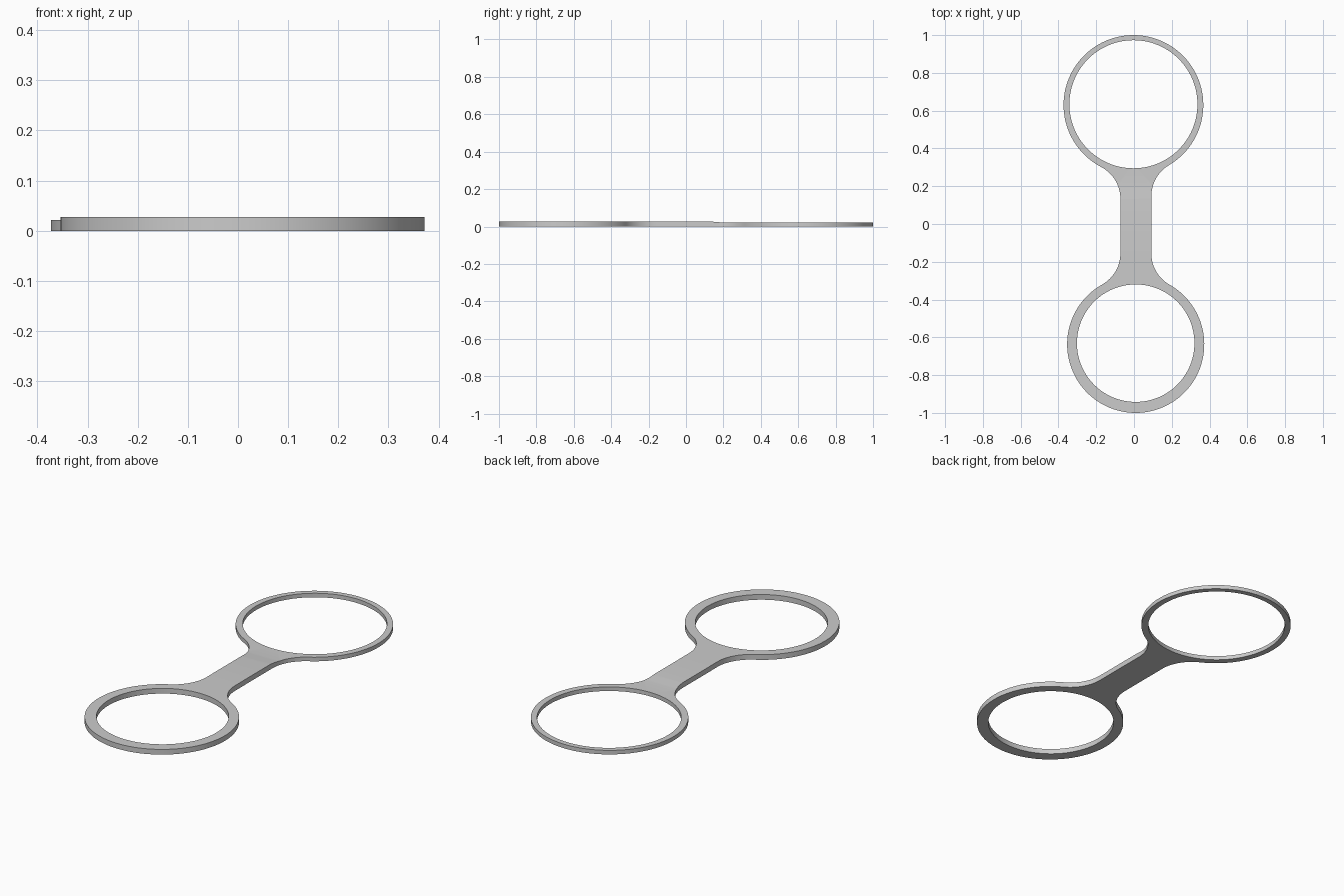
import bpy, bmesh
from math import atan2, cos, sin, pi, sqrt, tau
from mathutils import Vector

if "Cube" in bpy.data.objects:
    bpy.data.objects.remove(bpy.data.objects["Cube"])

# Main dimensions
FRONT, FRONT_R, FRONT_HOLE = Vector((0.009, -0.637)), 0.363, 0.311
FRONT_HOLE_C = Vector((0.009, -0.631))
BACK, BACK_R, BACK_HOLE = Vector((-0.003, 0.63)), 0.37, 0.339
BACK_HOLE_C = Vector((-0.003, 0.634))
LEFT_EDGE, RIGHT_EDGE, FILLET = 0.092, -0.072, 0.19
THICK, THIN = 0.027, 0.021
RAMP = (0.13, 0.2)


def arc(c, r, a, b, n):
    return [(c.x + r * cos(a + (b - a) * i / n), c.y + r * sin(a + (b - a) * i / n))
            for i in range(n + 1)]


def angle(a, b):
    return atan2(b.y - a.y, b.x - a.x)


def fillet_centre(ring, r, edge, side, toward):
    x = edge + side * FILLET
    return Vector((x, ring.y + toward * sqrt((r + FILLET) ** 2 - (x - ring.x) ** 2)))


def top_height(y):
    t = min(max((y - RAMP[0]) / (RAMP[1] - RAMP[0]), 0), 1)
    return THICK + (THIN - THICK) * t


# Outline: two rings blended into a straight handle by concave fillets
fl = fillet_centre(FRONT, FRONT_R, LEFT_EDGE, 1, 1)
fr = fillet_centre(FRONT, FRONT_R, RIGHT_EDGE, -1, 1)
bl = fillet_centre(BACK, BACK_R, LEFT_EDGE, 1, -1)
br = fillet_centre(BACK, BACK_R, RIGHT_EDGE, -1, -1)
outline = (arc(FRONT, FRONT_R, angle(FRONT, fr), angle(FRONT, fl) + tau, 96)
           + arc(fl, FILLET, angle(fl, FRONT), -pi, 16)[1:]
           + arc(bl, FILLET, pi, angle(bl, BACK), 16)
           + arc(BACK, BACK_R, angle(BACK, bl), angle(BACK, br) + tau, 96)[1:]
           + arc(br, FILLET, angle(br, BACK), 0, 16)[1:]
           + arc(fr, FILLET, 0, angle(fr, FRONT), 16)[:-1])
loops = [outline,
         arc(FRONT_HOLE_C, FRONT_HOLE, 0, tau, 112)[:-1],
         arc(BACK_HOLE_C, BACK_HOLE, 0, tau, 112)[:-1]]

# Flat filled plate
bm = bmesh.new()
for loop in loops:
    verts = [bm.verts.new((x, y, 0)) for x, y in loop]
    for i, v in enumerate(verts):
        bm.edges.new((verts[i - 1], v))
bmesh.ops.triangle_fill(bm, use_beauty=True, use_dissolve=False,
                        edges=bm.edges[:], normal=(0, 0, 1))
for y in RAMP:
    bmesh.ops.bisect_plane(bm, geom=bm.verts[:] + bm.edges[:] + bm.faces[:],
                           plane_co=(0, y, 0), plane_no=(0, 1, 0))

# Raise the plate, with a gentle step down toward the back ring
raised = bmesh.ops.extrude_face_region(bm, geom=bm.faces[:], use_keep_orig=True)
for v in raised["geom"]:
    if isinstance(v, bmesh.types.BMVert):
        v.co.z = top_height(v.co.y)
bmesh.ops.recalc_face_normals(bm, faces=bm.faces[:])
mesh = bpy.data.meshes.new("double_ring_holder")
bm.to_mesh(mesh)
bm.free()

# Grey material
mat = bpy.data.materials.new("grey")
mat.use_nodes = True
grey = (0.6, 0.6, 0.6, 1)
mat.diffuse_color = grey
mat.node_tree.nodes["Principled BSDF"].inputs["Base Color"].default_value = grey
mesh.materials.append(mat)

holder = bpy.data.objects.new("double_ring_holder", mesh)
bpy.context.collection.objects.link(holder)
bpy.context.view_layer.objects.active = holder
holder.select_set(True)
bpy.ops.object.shade_smooth_by_angle()
